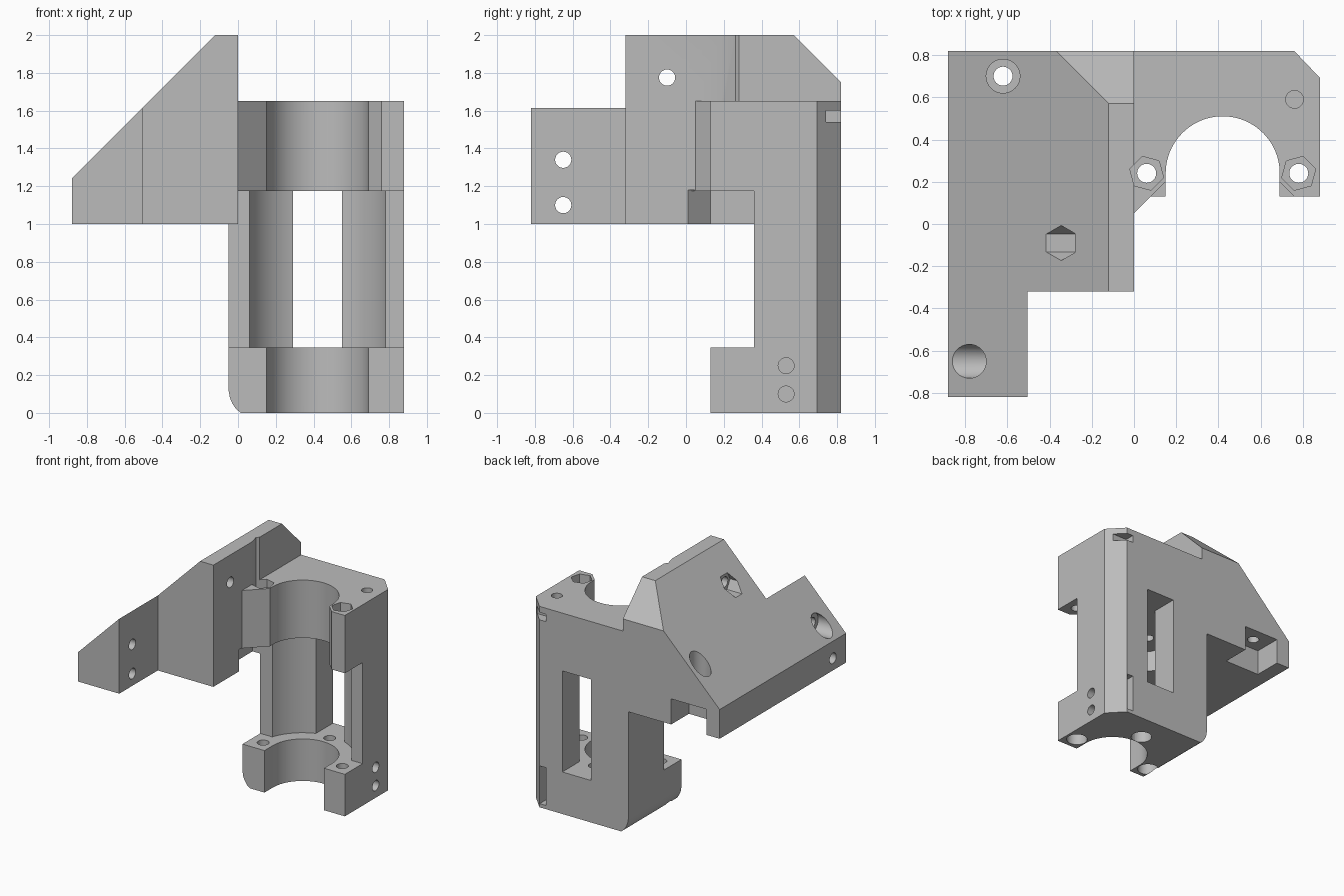
import bpy, bmesh
from math import cos, sin, radians

cube = bpy.data.objects.get("Cube")
if cube:
    bpy.data.objects.remove(cube, do_unlink=True)

grey = bpy.data.materials.new("light_grey_plastic")
grey.use_nodes = True
grey.diffuse_color = (0.5, 0.5, 0.5, 1)
grey.node_tree.nodes["Principled BSDF"].inputs["Base Color"].default_value = (0.5, 0.5, 0.5, 1)


def prism(name, profile, axis, lo, hi):
    """Extrude a closed profile along an axis: x takes (y,z), y takes (x,z), z takes (x,y)."""
    place = {"x": lambda u, v, w: (w, u, v),
             "y": lambda u, v, w: (u, w, v),
             "z": lambda u, v, w: (u, v, w)}[axis]
    bm = bmesh.new()
    a, b = [[bm.verts.new(place(u, v, w)) for u, v in profile] for w in (lo, hi)]
    n = len(profile)
    bm.faces.new(a)
    bm.faces.new(b)
    for i in range(n):
        j = (i + 1) % n
        bm.faces.new((a[i], a[j], b[j], b[i]))
    bmesh.ops.recalc_face_normals(bm, faces=bm.faces)
    mesh = bpy.data.meshes.new(name)
    bm.to_mesh(mesh)
    bm.free()
    mesh.materials.append(grey)
    ob = bpy.data.objects.new(name, mesh)
    bpy.context.collection.objects.link(ob)
    return ob


def ring(u, v, r, n=40, turn=0, sweep=360):
    count = n if sweep == 360 else n + 1
    angles = [radians(turn + sweep * i / n) for i in range(count)]
    return [(u + r * cos(t), v + r * sin(t)) for t in angles]


def rect(u0, u1, v0, v1):
    return [(u0, v0), (u1, v0), (u1, v1), (u0, v1)]


def combine(target, tool, operation):
    tool.hide_render = True
    mod = target.modifiers.new(operation, "BOOLEAN")
    mod.operation, mod.solver, mod.object = operation, "EXACT", tool
    bpy.context.view_layer.objects.active = target
    bpy.ops.object.modifier_apply(modifier=mod.name)
    bpy.data.objects.remove(tool, do_unlink=True)


def cut(target, profile, axis, lo, hi):
    combine(target, prism("cutter", profile, axis, lo, hi), "DIFFERENCE")


# Sloped side wing
body = prism("motor_bracket", [(-.88, 1), (0, 1), (0, 2), (-.12, 2), (-.88, 1.24)], "y", -.82, .82)
cut(body, rect(-.505, .2, .9, 2.1), "y", -1, -.32)
cut(body, [(.47, 2.1), (.92, 2.1), (.92, 1.65)], "x", -1, .1)
cut(body, [(.1, -.09), (-.12, .13), (-.12, .36), (.1, .36)], "z", .9, 1.18)
cut(body, rect(-.76, -.44, .9, 1.21), "y", .59, .9)

# Column with rounded lower edge, and lower flange
outline = [(-.05, 1.2), (-.05, .12), (-.043, .08), (-.03, .05), (-.01, .02), (.015, 0), (.88, 0)]
column = prism("column", outline + [(.88, 1.65), (-.05, 1.65)], "y", .36, .82)
flange = prism("flange", outline[1:] + [(.88, .345), (-.05, .345)], "y", .13, .5)

# Upper clamp with angled jaws
clamp = prism("clamp", [(-.1, -.05), (.15, .2), (.42, .24), (.69, .2), (.76, .13),
                        (.88, .13), (.88, .5), (-.1, .5)], "z", 1.175, 1.65)
for part in (column, flange, clamp):
    combine(body, part, "UNION")

# Motor bore, wide middle recess, back window and chamfered corner
cx, cy = .42, .24
cut(body, ring(cx, cy, .27, 40, 0, 180) + [(.15, 0), (.69, 0)], "z", -.1, 1.8)
cut(body, ring(cx, cy, .38, 64), "z", .345, 1.175)
cut(body, rect(.29, .55, .345, 1.175), "y", .4, .9)
cut(body, [(.71, .87), (.93, .87), (.93, .64)], "z", -.1, 1.8)

# Clamp bolts: through holes and nut pockets
for side in (-1, 1):
    x = cx + side * .36
    cut(body, ring(x, cy, .045, 24), "z", -.1, 1.9)
    cut(body, ring(x, cy, .083, 6, 15 * side), "z", 1.54, 2.1)

# Flange bolts with counterbores
for x, y in ((.06, .24), (.42, .59), (.78, .24)):
    cut(body, ring(x, y, .045, 24), "z", -.1, .5)
    cut(body, ring(x, y, .08, 32), "z", -.1, .15)

# Small blind holes on top and side
cut(body, ring(.76, .59, .042, 24), "z", 1.4, 1.8)
for z in (.1, .25):
    cut(body, ring(.53, z, .042, 24), "x", .66, 1)

# Wing bolts along x, with counterbore and nut pocket
for y, z in ((-.65, 1.1), (-.65, 1.34), (-.1, 1.775)):
    cut(body, ring(y, z, .043, 24), "x", -1, .1)
cut(body, ring(-.65, 1.34, .08, 32), "x", -1, -.69)
cut(body, ring(-.09, 1.775, .083, 6), "x", -.6, -.28)

# Rear wing bolt along z
cut(body, ring(-.62, .7, .045, 24), "z", .9, 2)
cut(body, ring(-.62, .7, .08, 32), "z", 1.33, 2)

# Tie slots by the chamfered corner
cut(body, rect(.7, .95, 1.54, 1.6), "y", .74, .9)
cut(body, rect(.7, .755, .03, .34), "y", .74, .9)

# Smooth round walls, crisp edges
bpy.ops.object.select_all(action="DESELECT")
body.select_set(True)
bpy.context.view_layer.objects.active = body
bpy.ops.object.shade_smooth_by_angle(angle=radians(30))
